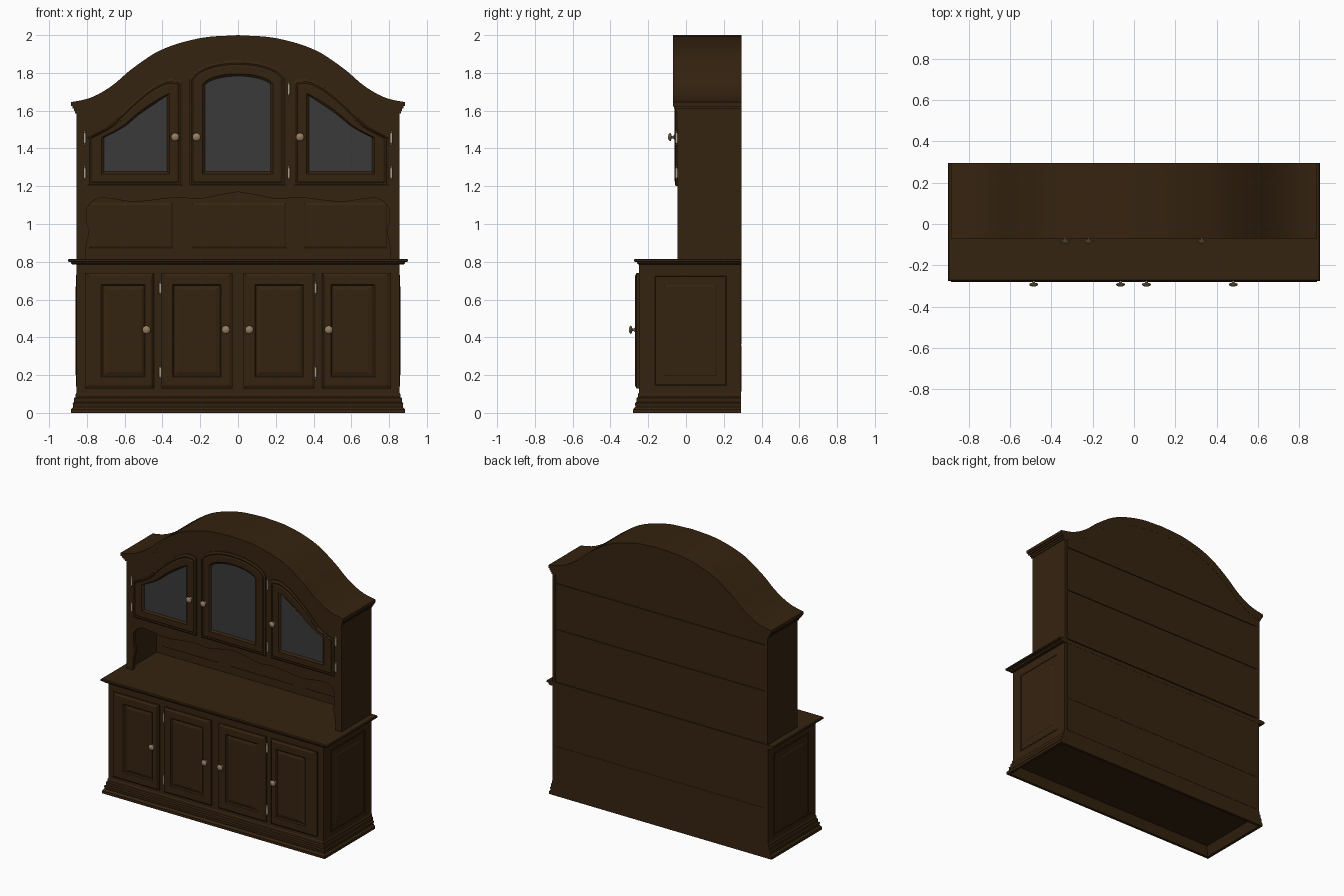
import bpy, bmesh, math

cube = bpy.data.objects.get("Cube")
if cube:
    bpy.data.objects.remove(cube, do_unlink=True)


def material(name, rgb):
    m = bpy.data.materials.new(name)
    m.use_nodes = True
    m.diffuse_color = (*rgb, 1)
    m.node_tree.nodes["Principled BSDF"].inputs["Base Color"].default_value = (*rgb, 1)
    return m


WOOD = material("dark_wood", (0.036, 0.017, 0.005))
GLASS = material("grey_glass", (0.042, 0.042, 0.042))
BRASS = material("brass", (0.30, 0.21, 0.12))
PALE = material("pale_brass", (0.45, 0.37, 0.26))


def loft(name, loops, mat=WOOD, cap_mat=None, smooth=False):
    """Skin a row of equal-length point loops and cap both ends."""
    bm = bmesh.new()
    rows = [[bm.verts.new(p) for p in loop] for loop in loops]
    n = len(rows[0])
    for a, b in zip(rows, rows[1:]):
        for i in range(n):
            j = (i + 1) % n
            bm.faces.new((a[i], a[j], b[j], b[i]))
    bm.faces.new(rows[0])
    end = bm.faces.new(rows[-1])
    end.material_index = 1 if cap_mat else 0
    bmesh.ops.recalc_face_normals(bm, faces=bm.faces)
    mesh = bpy.data.meshes.new(name)
    bm.to_mesh(mesh)
    bm.free()
    mesh.materials.append(mat)
    if cap_mat:
        mesh.materials.append(cap_mat)
    ob = bpy.data.objects.new(name, mesh)
    bpy.context.collection.objects.link(ob)
    if smooth:
        bpy.ops.object.select_all(action="DESELECT")
        ob.select_set(True)
        bpy.context.view_layer.objects.active = ob
        bpy.ops.object.shade_smooth_by_angle(angle=math.radians(35))
    return ob


def prism(name, pts, y0, y1, **kw):
    return loft(name, [[(x, y, z) for x, z in pts] for y in (y0, y1)], **kw)


def box(name, x0, x1, y0, y1, z0, z1):
    return prism(name, [(x0, z0), (x1, z0), (x1, z1), (x0, z1)], y0, y1)


def curve(pts):
    """Smooth height function of |x| through a few points."""
    def slope(i):
        a, b = pts[max(i - 1, 0)], pts[min(i + 1, len(pts) - 1)]
        return (b[1] - a[1]) / (b[0] - a[0])

    def f(x):
        x = min(max(abs(x), pts[0][0]), pts[-1][0])
        i = max(k for k in range(len(pts) - 1) if pts[k][0] <= x)
        (xa, za), (xb, zb) = pts[i], pts[i + 1]
        h = xb - xa
        t = (x - xa) / h
        return (za * (1 + 2 * t) * (1 - t) ** 2 + zb * t * t * (3 - 2 * t)
                + h * t * (1 - t) * (slope(i) * (1 - t) - slope(i + 1) * t))
    return f


def span(a, b, n):
    return [a + (b - a) * i / (n - 1) for i in range(n)]


def outline(x0, x1, z0, top, n=2):
    """Flat bottom, straight sides, top edge following a function."""
    return [(x0, z0), (x1, z0)] + [(x, top(x)) for x in span(x1, x0, n)]


def panel(name, outer, inner, steps, place, cap_mat=None):
    """Each step is (blend from outer to inner outline, depth)."""
    loops = []
    for t, d in steps:
        loops.append([place(a[0] + (b[0] - a[0]) * t, a[1] + (b[1] - a[1]) * t, d)
                      for a, b in zip(outer, inner)])
    return loft(name, loops, cap_mat=cap_mat)


def on_front(y):
    return lambda u, z, d: (u, y - d, z)


def moulded_block(name, front, back, levels):
    """Rectangles that grow on the front and ends; rear is flush."""
    loops = []
    for o, z, inset in levels:
        x, y0, y1 = 0.855 + o, front - o, back - inset
        loops.append([(-x, y0, z), (x, y0, z), (x, y1, z), (-x, y1, z)])
    return loft(name, loops)


# Lower cabinet with stepped plinth and hollow underside
moulded_block("lower_cabinet", -0.25, 0.292, [
    (-0.02, 0.06, 0.02), (0.01, 0, 0.02), (0.03, 0, 0), (0.03, 0.018, 0), (0.018, 0.032, 0),
    (0.02, 0.052, 0), (0.012, 0.058, 0), (0.012, 0.078, 0), (0.004, 0.085, 0),
    (0.004, 0.1, 0), (0, 0.106, 0), (0, 0.8, 0)])
moulded_block("countertop", -0.23, 0.295, [
    (0.022, 0.785, 0), (0.03, 0.793, 0), (0.03, 0.798, 0), (0.045, 0.801, 0),
    (0.045, 0.811, 0), (0.04, 0.816, 0)])

# Raised panels in the cabinet ends
for side, s in (("left", 1), ("right", -1)):
    panel(side + "_end_panel", outline(-0.17, 0.22, 0.14, lambda u: 0.73),
          outline(-0.11, 0.155, 0.2, lambda u: 0.67),
          [(0, -0.01), (0, 0.003), (0.1, 0.003), (0.15, 0.0005), (0.9, 0.0005),
           (1, 0.004), (1.6, 0.004)],
          lambda u, z, d, s=s: (s * (0.855 + d), u, z))

# Lower doors
for i, (a, b, c, d) in enumerate([(0.03, 0.405, 0.1, 0.335), (0.445, 0.81, 0.5, 0.71)]):
    for side, s in (("left", 1), ("right", -1)):
        panel(f"{side}_lower_door_{i + 1}", outline(s * a, s * b, 0.13, lambda x: 0.74),
              outline(s * c, s * d, 0.2, lambda x: 0.67),
              [(0, -0.01), (0, 0.012), (0.2, 0.02), (0.85, 0.02), (0.95, 0.013),
               (1, 0.013), (1.25, 0.019)], on_front(-0.25))

# Hutch: ends, shelf, backs
for side, s in (("left", 1), ("right", -1)):
    box(side + "_hutch_side", s * 0.835, s * 0.855, -0.045, 0.294, 0.81, 1.62)
box("hutch_floor", -0.84, 0.84, -0.03, 0.285, 1.18, 1.2)

crown = curve([(0, 2), (0.2, 1.984), (0.41, 1.92), (0.57, 1.815), (0.65, 1.745),
               (0.73, 1.692), (0.8, 1.662), (0.885, 1.645)])
prism("hutch_back", outline(-0.84, 0.84, 0.81, lambda x: crown(x) - 0.03, 41), 0.27, 0.288)

# Horizontal back boards with thin joints
joints = [0.11, 0.36, 0.79, 0.82, 1.2, 1.53]
for i, (a, b) in enumerate(zip(joints, joints[1:])):
    box(f"back_board_{i + 1}", -0.832, 0.832, 0.28, 0.294, a + 0.003, b - 0.003)
prism("back_board_top", outline(-0.832, 0.832, 1.533, lambda x: crown(x) - 0.05, 41), 0.28, 0.294)

# Front frame with scalloped opening
valance = curve([(0, 1.17), (0.1, 1.153), (0.2, 1.133), (0.32, 1.14), (0.55, 1.118),
                 (0.69, 1.136), (0.757, 1.13), (0.8, 1.085)])
bracket = [(0.806, 0.81), (0.803, 0.89), (0.787, 0.96), (0.8, 1.01)]
frame = [(x, crown(x) - 0.03) for x in span(-0.855, 0.855, 51)]
frame += [(0.855, 0.81)] + bracket
frame += [(x, valance(x)) for x in span(0.8, -0.8, 51)]
frame += [(-x, z) for x, z in reversed(bracket)] + [(-0.855, 0.81)]
prism("hutch_front_frame", frame, -0.045, -0.02)

# Panels at the back of the open niche
for name, a, b in (("right", -0.8, -0.335), ("middle", -0.255, 0.265), ("left", 0.34, 0.8)):
    panel(name + "_niche_panel", outline(a, b, 0.86, lambda x: 1.12),
          outline(a + 0.02, b - 0.02, 0.88, lambda x: 1.1),
          [(0, -0.004), (0, 0.002), (0.5, 0.002), (1, 0.008)], on_front(0.27))

# Arched crown moulding in receding layers
for i, (o0, o1, w, y) in enumerate([(0, 0.022, 0.885, -0.07), (0.02, 0.036, 0.877, -0.064),
                                    (0.034, 0.05, 0.868, -0.057), (0.048, 0.064, 0.862, -0.051)]):
    xs = span(-w, w, 61)
    pts = [(x, crown(x) - o0) for x in xs] + [(x, crown(x) - o1) for x in reversed(xs)]
    prism(f"crown_layer_{i + 1}", pts, y, 0.295, smooth=True)


# Glazed upper doors
def arch(base, rise, half):
    return lambda x: base + rise * math.sqrt(max(0, 1 - (x / half) ** 2))


GLAZED = [(0, -0.01), (0, 0.008), (0.15, 0.014), (0.25, 0.011), (0.35, 0.015),
          (0.85, 0.015), (1, 0.004)]
panel("middle_upper_door", outline(-0.258, 0.255, 1.2, arch(1.75, 0.115, 0.262), 25),
      outline(-0.175, 0.172, 1.277, arch(1.72, 0.063, 0.18), 25), GLAZED, on_front(-0.045), GLASS)
door_top = curve([(0.295, 1.755), (0.33, 1.77), (0.385, 1.764), (0.465, 1.72),
                  (0.57, 1.63), (0.68, 1.522), (0.8, 1.455)])
glass_top = curve([(0.375, 1.68), (0.52, 1.582), (0.6, 1.517), (0.71, 1.457)])
for side, s in (("left", 1), ("right", -1)):
    panel(side + "_upper_door", outline(s * 0.295, s * 0.8, 1.2, door_top, 25),
          outline(s * 0.375, s * 0.71, 1.277, glass_top, 25), GLAZED, on_front(-0.045), GLASS)


# Turned knobs and hinges
def turned(name, profile, place, mat):
    ring = [2 * math.pi * k / 16 for k in range(16)]
    loft(name, [[place(r * math.cos(a), r * math.sin(a), h) for a in ring] for r, h in profile],
         mat=mat, smooth=True)


KNOB = [(0.014, -0.004), (0.013, 0.003), (0.006, 0.008), (0.007, 0.016), (0.02, 0.02),
        (0.022, 0.025), (0.017, 0.031), (0.006, 0.035)]
knobs = [(x, -0.06, 1.46) for x in (-0.333, -0.22, 0.328)]
knobs += [(x, -0.268, 0.44) for x in (-0.485, -0.065, 0.06, 0.48)]
for i, (x, y, z) in enumerate(knobs):
    turned(f"knob_{i + 1}", KNOB, lambda u, v, h: (x + u, y - h, z + v), BRASS)

HINGE = [(0.002, -0.037), (0.005, -0.033), (0.003, -0.028), (0.007, -0.026),
         (0.007, 0.026), (0.003, 0.028), (0.005, 0.033), (0.002, 0.037)]
hinges = [(x, -0.05, z) for x in (-0.812, 0.812) for z in (1.27, 1.455)]
hinges += [(0.268, -0.05, z) for z in (1.27, 1.715)]
hinges += [(x, -0.257, z) for x in (-0.803, -0.412, 0.41, 0.8) for z in (0.215, 0.66)]
for i, (x, y, z) in enumerate(hinges):
    turned(f"hinge_{i + 1}", HINGE, lambda u, v, h: (x + u, y + v, z + h), PALE)
